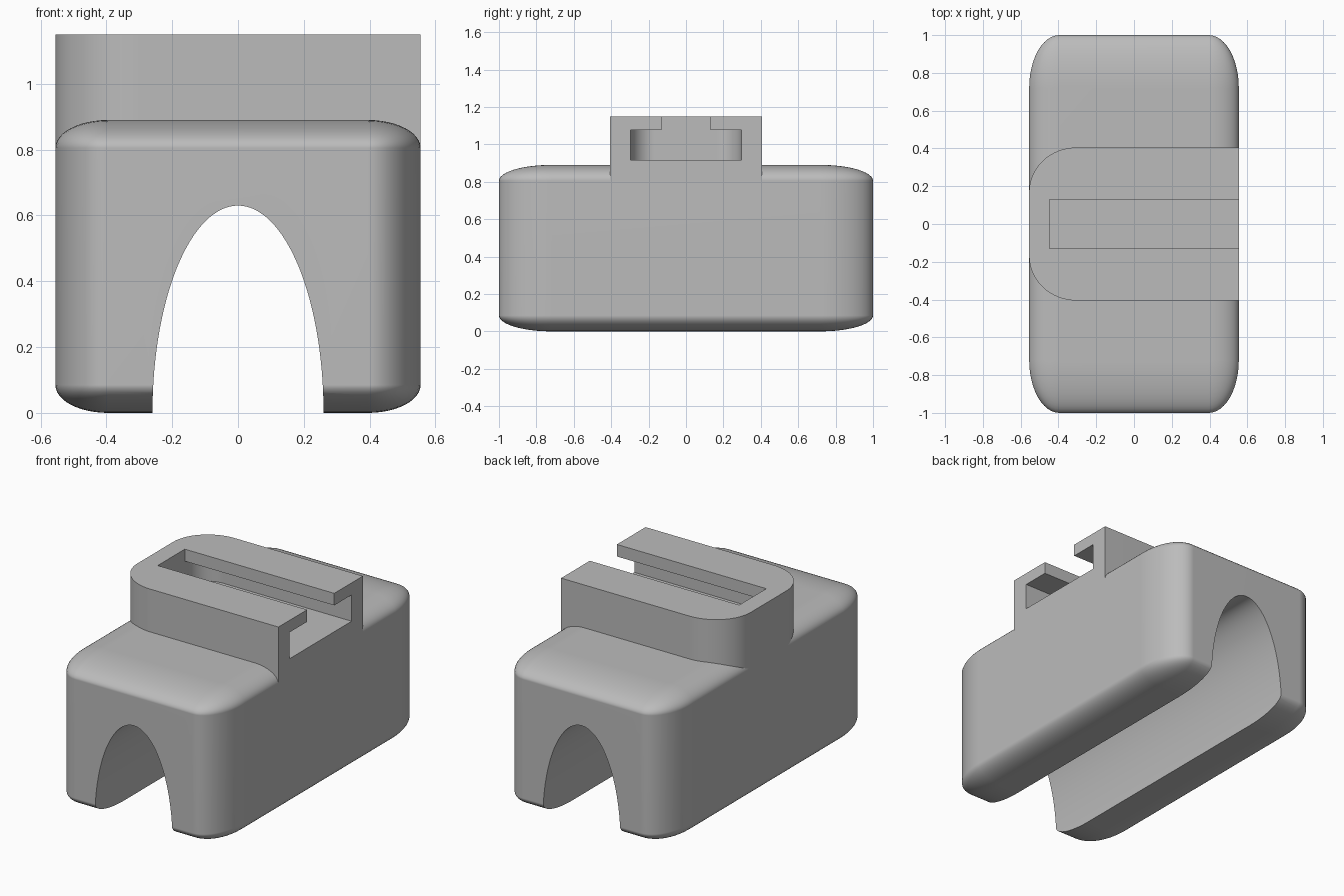
import bpy, bmesh
from math import pi, sin, cos, radians

if "Cube" in bpy.data.objects:
    bpy.data.objects.remove(bpy.data.objects["Cube"])

# One plain grey for everything
grey = bpy.data.materials.new("plain grey")
grey.use_nodes = True
grey.diffuse_color = (0.5, 0.5, 0.5, 1)
grey.node_tree.nodes["Principled BSDF"].inputs["Base Color"].default_value = grey.diffuse_color


def make_object(name, bm):
    bmesh.ops.recalc_face_normals(bm, faces=bm.faces)
    mesh = bpy.data.meshes.new(name)
    bm.to_mesh(mesh)
    bm.free()
    mesh.materials.append(grey)
    obj = bpy.data.objects.new(name, mesh)
    bpy.context.collection.objects.link(obj)
    return obj


def prism(name, outline, direction):
    """Extrude a closed outline along a direction."""
    bm = bmesh.new()
    face = bm.faces.new([bm.verts.new(p) for p in outline])
    result = bmesh.ops.extrude_face_region(bm, geom=[face])
    verts = [v for v in result["geom"] if isinstance(v, bmesh.types.BMVert)]
    bmesh.ops.translate(bm, verts=verts, vec=direction)
    return make_object(name, bm)


def rounded_end(left, right, half, rx, ry, z, steps=20):
    """Outline with two rounded corners on the -x end, square on the +x end."""
    arc = [(left + rx - rx * sin(a), half - ry + ry * cos(a))
           for a in (pi / 2 * i / steps for i in range(steps + 1))]
    points = [(right, half)] + arc
    points += [(x, -y) for x, y in reversed(points)]
    return [(x, y, z) for x, y in points]


def cut(target, cutter):
    bpy.context.view_layer.objects.active = target
    mod = target.modifiers.new("cut", "BOOLEAN")
    mod.operation = "DIFFERENCE"
    mod.solver = "EXACT"
    mod.object = cutter
    bpy.ops.object.modifier_apply(modifier=mod.name)
    bpy.data.objects.remove(cutter)


def smooth(obj, angle=30):
    bpy.ops.object.select_all(action="DESELECT")
    obj.select_set(True)
    bpy.context.view_layer.objects.active = obj
    bpy.ops.object.shade_smooth_by_angle(angle=radians(angle))
    mod = obj.modifiers.new("flat_sides", "WEIGHTED_NORMAL")
    mod.keep_sharp = True


# Body: block rounded with a unit bevel, then stretched to elliptical corners
size, radii = (1.11, 2.0, 0.89), (0.16, 0.28, 0.085)
bm = bmesh.new()
bmesh.ops.create_cube(bm, size=1)
bmesh.ops.scale(bm, verts=bm.verts, vec=[s / r for s, r in zip(size, radii)])
bmesh.ops.bevel(bm, geom=bm.edges[:], offset=1, segments=12, profile=0.5, affect="EDGES")
bmesh.ops.scale(bm, verts=bm.verts, vec=radii)
bmesh.ops.translate(bm, verts=bm.verts, vec=(0, 0, size[2] / 2))
body = make_object("body", bm)

# Arched tunnel along the length
arch = [(0.26 * cos(a), -1.2, 0.63 * sin(a)) for a in (pi * i / 64 for i in range(65))]
arch = [(0.26, -1.2, -0.1)] + arch + [(-0.26, -1.2, -0.1)]
cut(body, prism("tunnel_cutter", arch, (0, 2.4, 0)))
smooth(body)

# Mount on top, with a T-shaped slot open on the +x side
mount = prism("slotted_mount", rounded_end(-0.555, 0.555, 0.405, 0.25, 0.235, 0.8), (0, 0, 0.35))
cut(mount, prism("channel_cutter", rounded_end(-0.448, 0.7, 0.297, 0.14, 0.13, 0.917), (0, 0, 0.16)))
slot = [(-0.448, -0.13, 1.0), (0.7, -0.13, 1.0), (0.7, 0.13, 1.0), (-0.448, 0.13, 1.0)]
cut(mount, prism("slot_cutter", slot, (0, 0, 0.3)))
smooth(mount)
